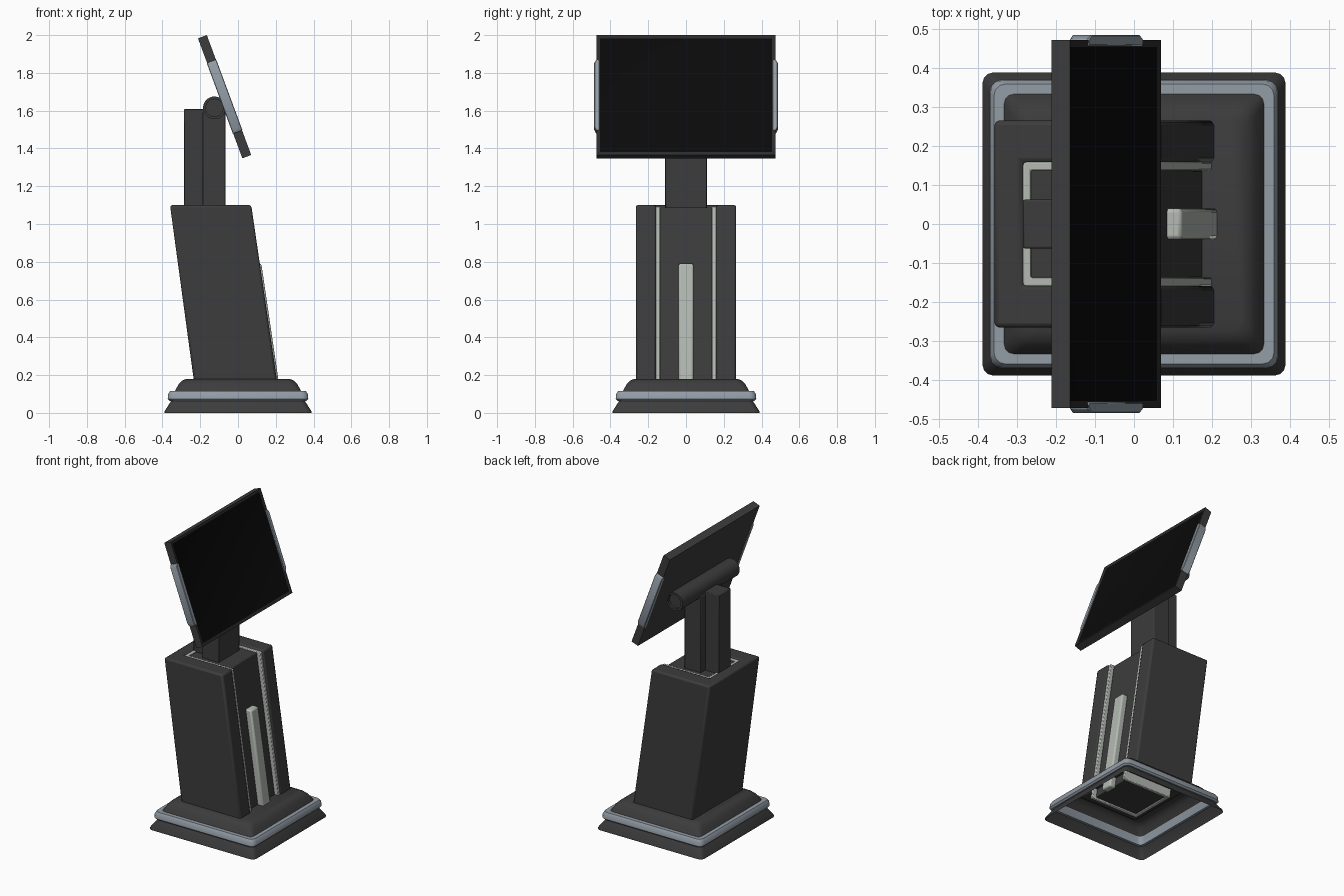
import bpy, bmesh, math
from mathutils import Matrix, Vector

if "Cube" in bpy.data.objects:
    bpy.data.objects.remove(bpy.data.objects["Cube"])


def mat(name, r, g, b):
    m = bpy.data.materials.new(name)
    m.diffuse_color = (r, g, b, 1)
    m.use_nodes = True
    m.node_tree.nodes["Principled BSDF"].inputs["Base Color"].default_value = m.diffuse_color
    return m


DARK = mat("charcoal", 0.045, 0.045, 0.045)
BEZEL = mat("dark_bezel", 0.025, 0.025, 0.026)
BLACK = mat("screen_black", 0.003, 0.003, 0.003)
STEEL = mat("blue_grey", 0.29, 0.335, 0.38)
LIGHT = mat("pale_grey", 0.46, 0.49, 0.45)


def finish(bm, name, mats, bevel=0, segs=2):
    bmesh.ops.recalc_face_normals(bm, faces=bm.faces)
    me = bpy.data.meshes.new(name)
    bm.to_mesh(me)
    bm.free()
    ob = bpy.data.objects.new(name, me)
    bpy.context.collection.objects.link(ob)
    for m in mats:
        me.materials.append(m)
    if bevel:
        b = ob.modifiers.new("bevel", "BEVEL")
        b.width, b.segments, b.limit_method = bevel, segs, "ANGLE"
        b.angle_limit = math.radians(40)
    bpy.ops.object.select_all(action="DESELECT")
    bpy.context.view_layer.objects.active = ob
    ob.select_set(True)
    bpy.ops.object.shade_smooth_by_angle(angle=math.radians(35))
    return ob


def loft(bm, rings, closed=False):
    loops = [[bm.verts.new(p) for p in r] for r in rings]
    pairs = list(zip(loops, loops[1:]))
    if closed:
        pairs.append((loops[-1], loops[0]))
    for a, b in pairs:
        n = len(a)
        for i in range(n):
            j = (i + 1) % n
            bm.faces.new((a[i], a[j], b[j], b[i]))
    return loops


def box(name, x0, x1, y0, y1, z0, z1, m, bevel=0.005):
    bm = bmesh.new()
    bmesh.ops.create_cube(bm, size=1)
    for v in bm.verts:
        v.co = Vector(((x0 + x1) / 2 + v.co.x * (x1 - x0),
                       (y0 + y1) / 2 + v.co.y * (y1 - y0),
                       (z0 + z1) / 2 + v.co.z * (z1 - z0)))
    return finish(bm, name, [m], bevel)


# --- Base: three stacked rounded-square shells, open underneath
def rounded_square(h, r, z):
    pts = []
    for k, (sx, sy) in enumerate([(1, 1), (-1, 1), (-1, -1), (1, -1)]):
        for i in range(4):
            a = math.radians(90 * k + 30 * i)
            pts.append((sx * (h - r) + r * math.cos(a),
                        sy * (h - r) + r * math.sin(a), z))
    return pts


def base_shell(name, levels, m, closed=False, cap=False):
    bm = bmesh.new()
    loops = loft(bm, [rounded_square(h, r, z) for h, r, z in levels], closed)
    if cap:
        bm.faces.new(loops[-1])
    finish(bm, name, [m])


base_shell("base_skirt", [(.39, .03, 0), (.388, .03, .01), (.352, .03, .066),
                          (.338, .03, .066)], DARK)
base_shell("base_band", [(.362, .03, .064), (.372, .035, .074), (.37, .035, .1),
                         (.36, .03, .115), (.325, .03, .115), (.338, .03, .064)],
           STEEL, closed=True)
base_shell("base_top", [(.335, .025, .113), (.326, .03, .13), (.312, .035, .155),
                        (.297, .035, .17), (.275, .03, .18)], DARK, cap=True)


# --- Leaning column: profiles given at z = 1.1, sheared towards the foot
def lean(x, z):
    u = (1.1 - z) / 0.92
    return x + u * (0.125 + 0.01 * (x + 0.36) / 0.43)


def leaning(name, profile, z0, z1, m, bevel):
    bm = bmesh.new()
    a, b = loft(bm, [[(lean(x, z), y, z) for x, y in profile] for z in (z0, z1)])
    bm.faces.new(a)
    bm.faces.new(b)
    finish(bm, name, [m], bevel)


def u_shape(back, front, out, inner_back, inn):
    return [(front, -out), (front, -inn), (inner_back, -inn), (inner_back, inn),
            (front, inn), (front, out), (back, out), (back, -out)]


leaning("column_shell", u_shape(-.36, .07, .266, -.285, .158), .165, 1.1, DARK, .012)
leaning("column_lining", u_shape(-.287, .064, .16, -.267, .138), .11, 1.093, LIGHT, .004)
leaning("column_insert", [(-.268, -.139), (.04, -.139), (.04, .139), (-.268, .139)],
        .12, 1.087, DARK, .004)
leaning("front_strip", [(.03, -.04), (.078, -.04), (.078, .04), (.03, .04)],
        .11, .79, LIGHT, .01)

# --- Neck
box("neck_front", -.187, -.065, -.11, .11, 1.05, 1.595, DARK)
box("neck_back", -.285, -.18, -.063, .063, 1.05, 1.61, DARK)

# --- Hinge tube with recessed ends
bm = bmesh.new()
rings = [[(-.125 + r * math.cos(i * math.tau / 32), y, 1.615 + r * math.sin(i * math.tau / 32))
          for i in range(32)]
         for r, y in [(.046, -.285), (.046, -.3), (.06, -.3), (.06, .3), (.046, .3), (.046, .285)]]
loops = loft(bm, rings)
bm.faces.new(loops[0])
bm.faces.new(loops[-1])
finish(bm, "hinge_tube", [DARK])

# --- Tilted display, built flat facing +x and then tilted back
TILT = Matrix.Translation((-.071, 0, 1.674)) @ Matrix.Rotation(math.radians(-20.3), 4, "Y")

bm = bmesh.new()
bmesh.ops.create_cube(bm, size=1)
for v in bm.verts:
    v.co = Vector((v.co.x * .05, v.co.y * .945, v.co.z * .677))
bm.normal_update()
front = max(bm.faces, key=lambda f: f.normal.x)
for width, depth in ((.008, 0), (.017, -.005)):
    rim = bmesh.ops.inset_region(bm, faces=[front], thickness=width, depth=depth)["faces"]
    for f in rim:
        f.material_index = 1
front.material_index = 2
display = finish(bm, "display", [DARK, BEZEL, BLACK])
display.matrix_world = TILT

# --- Side grips with tapered ends
for side, name in ((1, "grip_back"), (-1, "grip_front")):
    bm = bmesh.new()
    loft_rings = []
    for x in (-.027, .027):
        loft_rings.append([(x, side * y, z) for y, z in
                           [(.458, -.2), (.476, -.2), (.486, -.18),
                            (.486, .18), (.476, .2), (.458, .2)]])
    a, b = loft(bm, loft_rings)
    bm.faces.new(a)
    bm.faces.new(b)
    grip = finish(bm, name, [STEEL], .003, 1)
    grip.matrix_world = TILT
